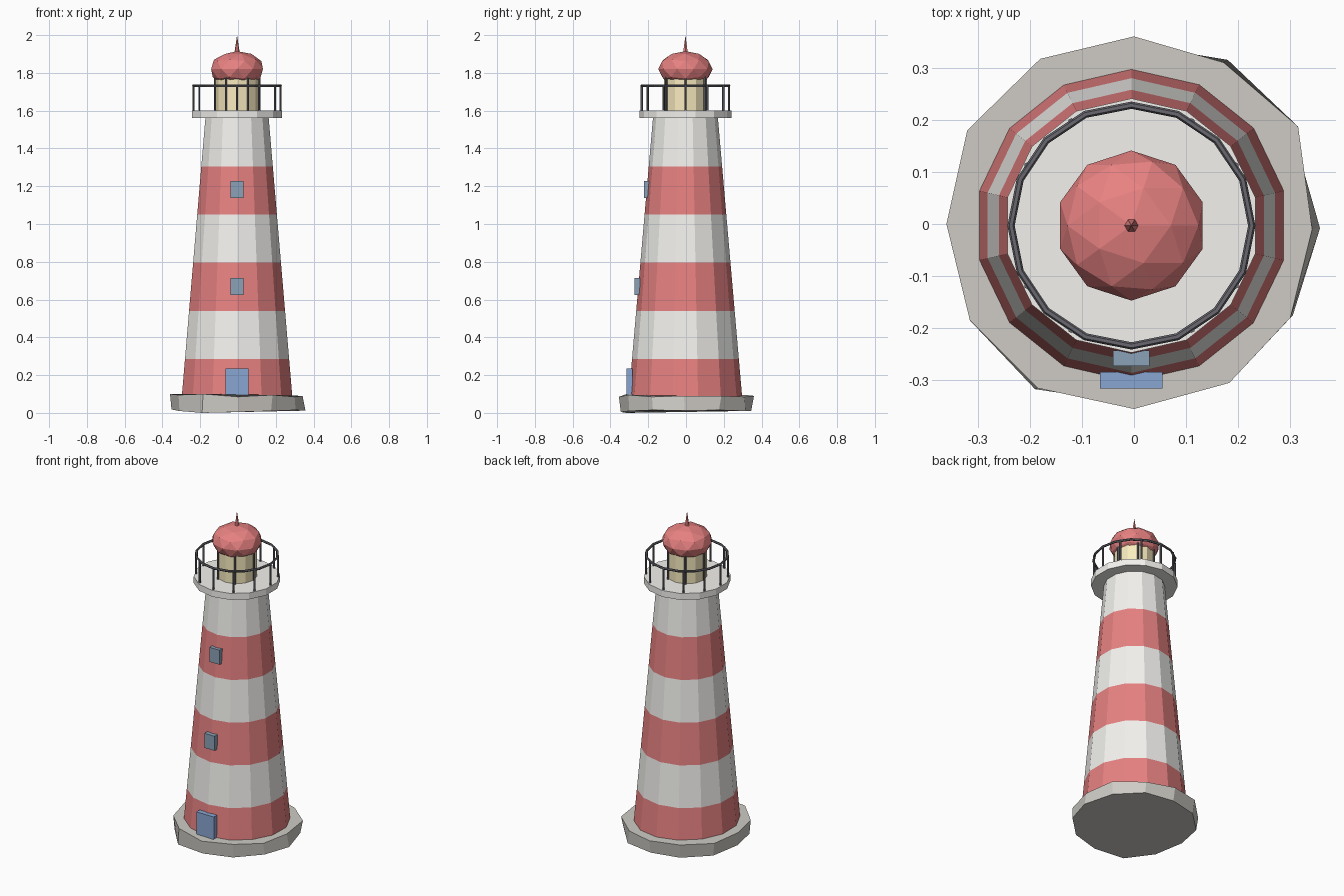
import bpy, bmesh
from math import cos, sin, pi, tau
from mathutils import Matrix

if "Cube" in bpy.data.objects:
    bpy.data.objects.remove(bpy.data.objects["Cube"])

CX, CY = -0.005, -0.003   # tower axis


def material(name, rgb):
    m = bpy.data.materials.new(name)
    m.diffuse_color = (*rgb, 1)
    m.use_nodes = True
    m.node_tree.nodes["Principled BSDF"].inputs["Base Color"].default_value = m.diffuse_color
    return m


RED = material("red", (0.80, 0.22, 0.22))
WHITE = material("white", (0.90, 0.89, 0.86))
STONE = material("stone", (0.62, 0.60, 0.56))
DARK = material("dark_metal", (0.14, 0.14, 0.16))
GLASS = material("lamp_glass", (0.95, 0.84, 0.52))
BLUE = material("door_blue", (0.25, 0.38, 0.64))
PANE = material("window_blue", (0.26, 0.36, 0.48))


def finish(name, bm, *mats):
    bmesh.ops.recalc_face_normals(bm, faces=bm.faces)
    me = bpy.data.meshes.new(name)
    bm.to_mesh(me)
    bm.free()
    for m in mats:
        me.materials.append(m)
    ob = bpy.data.objects.new(name, me)
    bpy.context.collection.objects.link(ob)
    return ob


def lathe(name, profile, sides, mats, start=pi / 2):
    """Closed flat-shaded turned solid; materials alternate per band."""
    bm = bmesh.new()
    rings = [[bm.verts.new((CX + r * cos(start + tau * i / sides),
                            CY + r * sin(start + tau * i / sides), z))
              for i in range(sides)] for r, z in profile]
    for k, (a, b) in enumerate(zip(rings, rings[1:])):
        for i in range(sides):
            j = (i + 1) % sides
            bm.faces.new((a[i], a[j], b[j], b[i])).material_index = k % len(mats)
    bm.faces.new(rings[0])
    bm.faces.new(rings[-1])
    return finish(name, bm, *mats)


def box(name, size, loc, mat):
    bm = bmesh.new()
    bmesh.ops.create_cube(bm, size=1, matrix=Matrix.Translation(loc) @ Matrix.Diagonal((*size, 1)))
    return finish(name, bm, mat)


def posts(name, count, ring_r, r, z0, z1):
    bm = bmesh.new()
    for i in range(count):
        a = tau * i / count
        bmesh.ops.create_cone(bm, cap_ends=True, segments=6, radius1=r, radius2=r, depth=z1 - z0,
                              matrix=Matrix.Translation((CX + ring_r * cos(a), CY + ring_r * sin(a), (z0 + z1) / 2)))
    return finish(name, bm, DARK)


# Rough rock base: uneven twelve-sided slab
top = [(0, .36, .09), (.172, .31, .085), (.315, .187, .09), (.342, -.01, .09), (.30, -.18, .085),
       (.183, -.305, .095), (0, -.355, .085), (-.185, -.315, .10), (-.315, -.185, .095),
       (-.36, 0, .10), (-.32, .18, .09), (-.18, .317, .095)]
low = [(0, .345, .01), (.18, .315, .01), (.305, .175, .015), (.357, -.008, .012), (.305, -.175, .015),
       (.175, -.30, .01), (0, -.345, .005), (-.19, -.317, .0), (-.31, -.18, .01),
       (-.352, 0, .018), (-.31, .175, .01), (-.175, .305, .01)]
bm = bmesh.new()
T, L = [[bm.verts.new(p) for p in ps] for ps in (top, low)]
for i in range(12):
    j = (i + 1) % 12
    bm.faces.new((L[i], L[j], T[j], T[i]))
bm.faces.new(T)
bm.faces.new(L)
finish("rock_base", bm, STONE)

# Tapered tower with six alternating bands
lathe("tower", [(0.305 - 0.133 * k / 6, 0.03 + 0.255 * k) for k in range(7)], 14, [RED, WHITE])

# Gallery deck
lathe("gallery_deck", [(0.244, 1.56), (0.244, 1.60)], 14, [WHITE])

# Railing: posts and a ring
posts("railing_posts", 12, 0.231, 0.006, 1.60, 1.735)
bpy.ops.mesh.primitive_torus_add(location=(CX, CY, 1.732), major_radius=0.231, minor_radius=0.007,
                                 major_segments=16, minor_segments=6)
ring = bpy.context.object
ring.name = "railing_ring"
ring.data.materials.append(DARK)

# Lantern room and its glazing bars
lathe("lantern_glass", [(0.113, 1.60), (0.113, 1.78)], 12, [GLASS])
posts("lantern_bars", 6, 0.118, 0.006, 1.60, 1.78)

# Faceted dome and finial
bm = bmesh.new()
bmesh.ops.create_icosphere(bm, subdivisions=2, radius=1,
                           matrix=Matrix.Translation((CX, CY, 1.82)) @ Matrix.Diagonal((.144, .144, .095, 1)))
finish("dome", bm, RED)
bm = bmesh.new()
bmesh.ops.create_cone(bm, cap_ends=True, segments=6, radius1=0.015, radius2=0, depth=0.1,
                      matrix=Matrix.Translation((CX, CY, 1.95)) @ Matrix.Rotation(pi / 6, 4, 'Z'))
finish("finial", bm, RED)

# Door and windows on the front
box("door", (0.12, 0.032, 0.15), (CX, -0.300, 0.16), BLUE)
for name, y, z in (("lower_window", -0.258, 0.668), ("upper_window", -0.208, 1.183)):
    box(name, (0.07, 0.03, 0.09), (CX, y, z), PANE)
